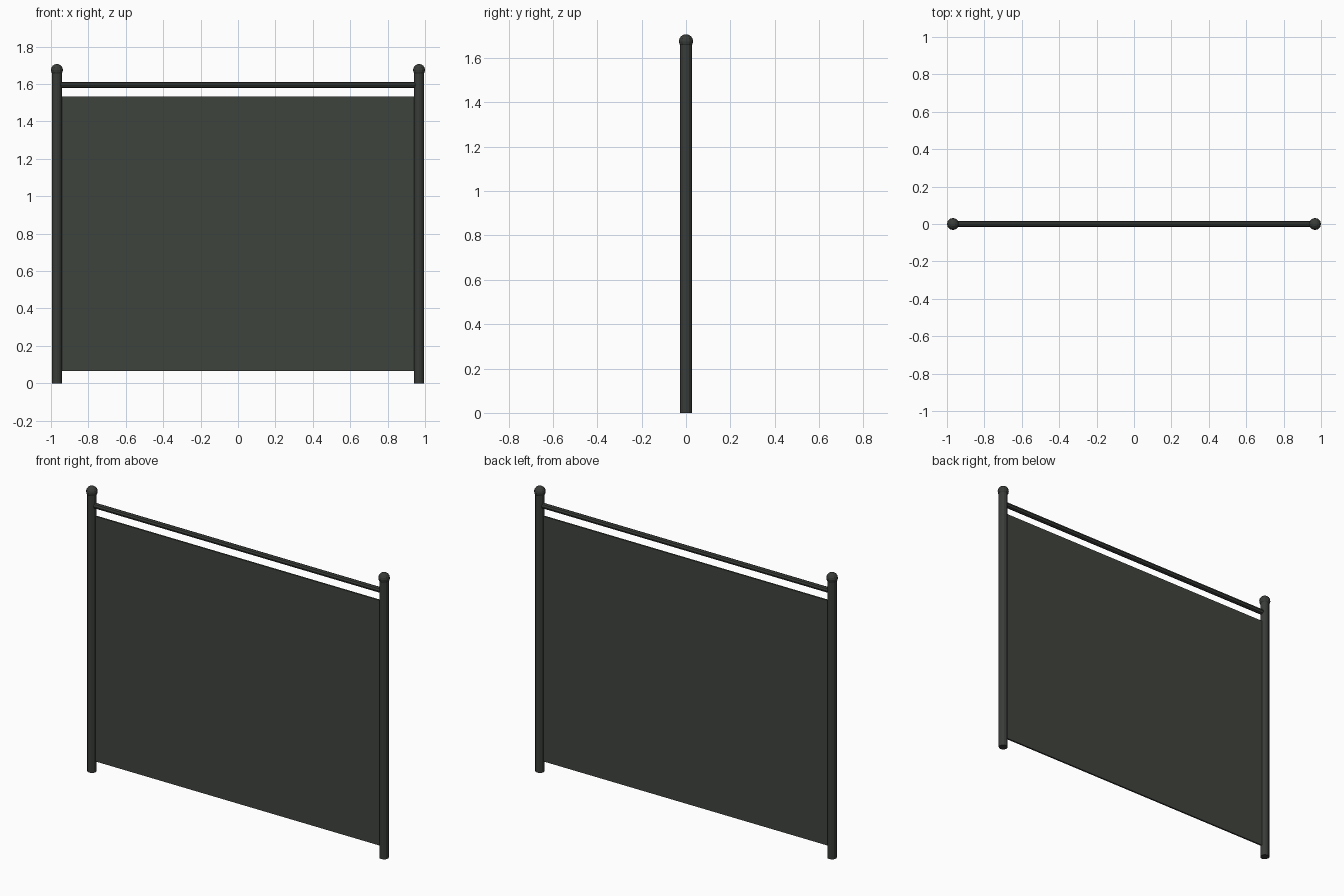
import bpy, math

if "Cube" in bpy.data.objects:
    bpy.data.objects.remove(bpy.data.objects["Cube"])

def material(name, rgb):
    m = bpy.data.materials.new(name)
    m.diffuse_color = (*rgb, 1)
    m.use_nodes = True
    m.node_tree.nodes["Principled BSDF"].inputs["Base Color"].default_value = m.diffuse_color
    return m

dark_metal = material("dark green metal", (0.040, 0.045, 0.040))
mesh_green = material("grey green mesh", (0.049, 0.057, 0.046))

def finish(name, mat):
    o = bpy.context.object
    o.name = name
    o.data.materials.append(mat)
    return o

def tube(name, r, length, loc, rot=(0, 0, 0), sides=12):
    bpy.ops.mesh.primitive_cylinder_add(vertices=sides, radius=r, depth=length,
                                        location=loc, rotation=rot)
    return finish(name, dark_metal)

# posts with ball caps
for side, x in (("left", -0.968), ("right", 0.968)):
    tube(side + "_post", 0.026, 1.66, (x, 0, 0.83))
    bpy.ops.mesh.primitive_uv_sphere_add(segments=12, ring_count=8, radius=0.032,
                                         location=(x, 0, 1.675))
    finish(side + "_cap", dark_metal)

# top rail
tube("top_rail", 0.016, 1.92, (0, 0, 1.595), (0, math.pi / 2, 0), 8)

# fence panel
bpy.ops.mesh.primitive_cube_add(size=1, location=(0, 0, 0.80))
p = finish("fence_panel", mesh_green)
p.scale = (1.884, 0.010, 1.468)
